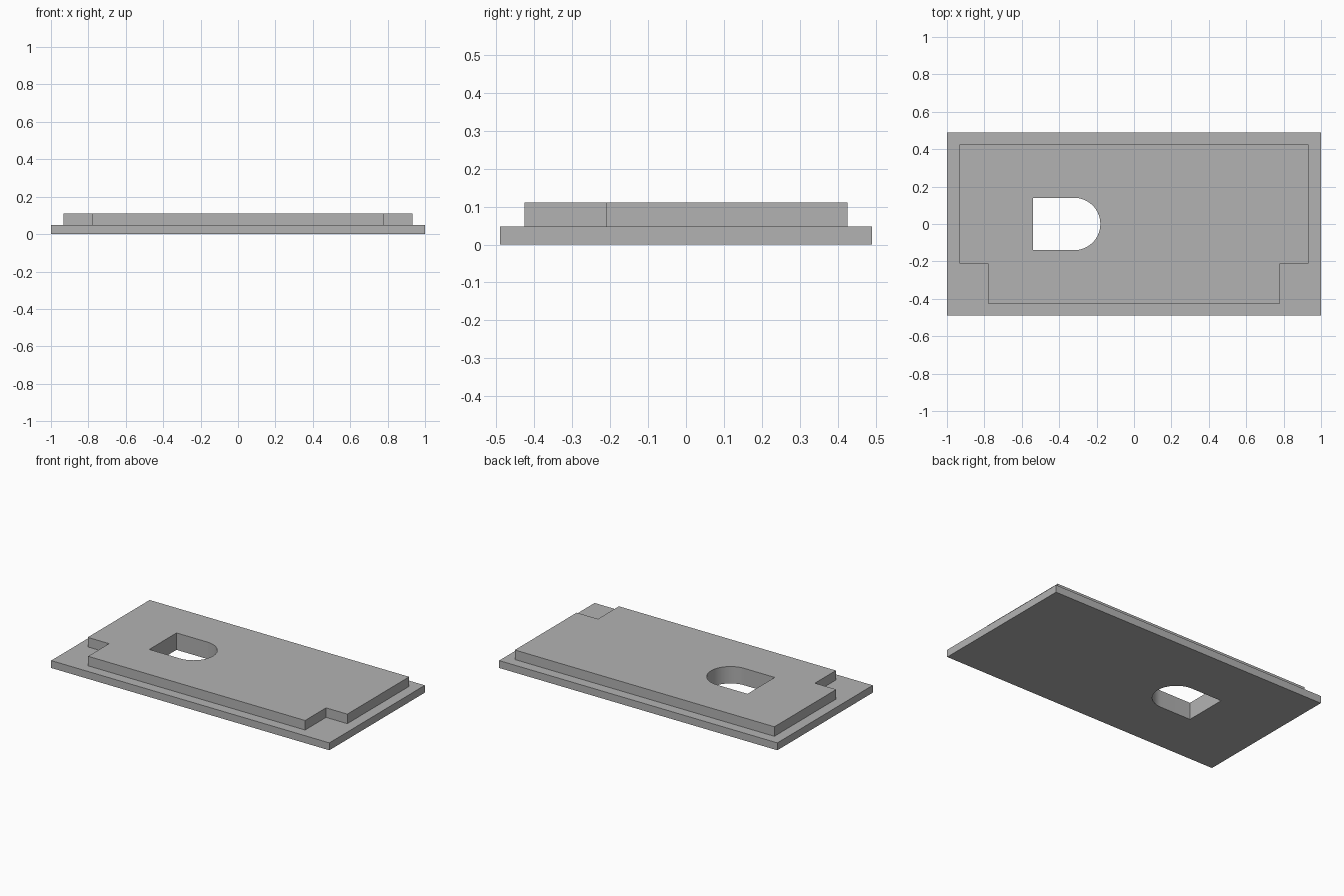
import bpy
import bmesh
from math import cos, sin, pi

if "Cube" in bpy.data.objects:
    bpy.data.objects.remove(bpy.data.objects["Cube"], do_unlink=True)

grey = bpy.data.materials.new("plain grey")
grey.use_nodes = True
colour = (0.45, 0.45, 0.45, 1)
grey.diffuse_color = colour
grey.node_tree.nodes["Principled BSDF"].inputs["Base Color"].default_value = colour


def prism(name, outline, bottom, top):
    """Extrude a counter-clockwise outline upwards into a solid."""
    bm = bmesh.new()
    face = bm.faces.new([bm.verts.new((x, y, bottom)) for x, y in outline])
    raised = bmesh.ops.extrude_face_region(bm, geom=[face], use_keep_orig=True)
    verts = [v for v in raised["geom"] if isinstance(v, bmesh.types.BMVert)]
    bmesh.ops.translate(bm, verts=verts, vec=(0, 0, top - bottom))
    bmesh.ops.recalc_face_normals(bm, faces=bm.faces)
    mesh = bpy.data.meshes.new(name)
    bm.to_mesh(mesh)
    bm.free()
    mesh.materials.append(grey)
    obj = bpy.data.objects.new(name, mesh)
    bpy.context.collection.objects.link(obj)
    return obj


def combine(target, other, operation):
    """Apply a boolean and discard the helper solid."""
    mod = target.modifiers.new(operation.lower(), "BOOLEAN")
    mod.operation, mod.object, mod.solver = operation, other, "EXACT"
    bpy.ops.object.select_all(action="DESELECT")
    bpy.context.view_layer.objects.active = target
    target.select_set(True)
    bpy.ops.object.modifier_apply(modifier=mod.name)
    bpy.data.objects.remove(other, do_unlink=True)


# Wide flange at the bottom
half = [(1, -0.49), (1, 0.49)]
plate = prism("stepped_plate", half + [(-x, y) for x, y in reversed(half)], 0, 0.048)

# Raised step with notched front corners, mirrored across x
half = [(0.78, -0.425), (0.78, -0.21), (0.933, -0.21), (0.933, 0.425)]
step = prism("raised_step", half + [(-x, y) for x, y in reversed(half)], 0.02, 0.11)
combine(plate, step, "UNION")

# D-shaped through hole, square on the right and round towards the middle
radius, centre = 0.14, -0.32
arc = [(centre + radius * cos(a), radius * sin(a))
       for a in (-pi / 2 + pi * i / 32 for i in range(33))]
hole = prism("hole_cutter", [(-0.54, radius), (-0.54, -radius)] + arc, -0.1, 0.3)
hole.hide_render = True
combine(plate, hole, "DIFFERENCE")

# Smooth the round wall, keep every edge crisp
bpy.ops.object.shade_smooth_by_angle(angle=pi / 6)
